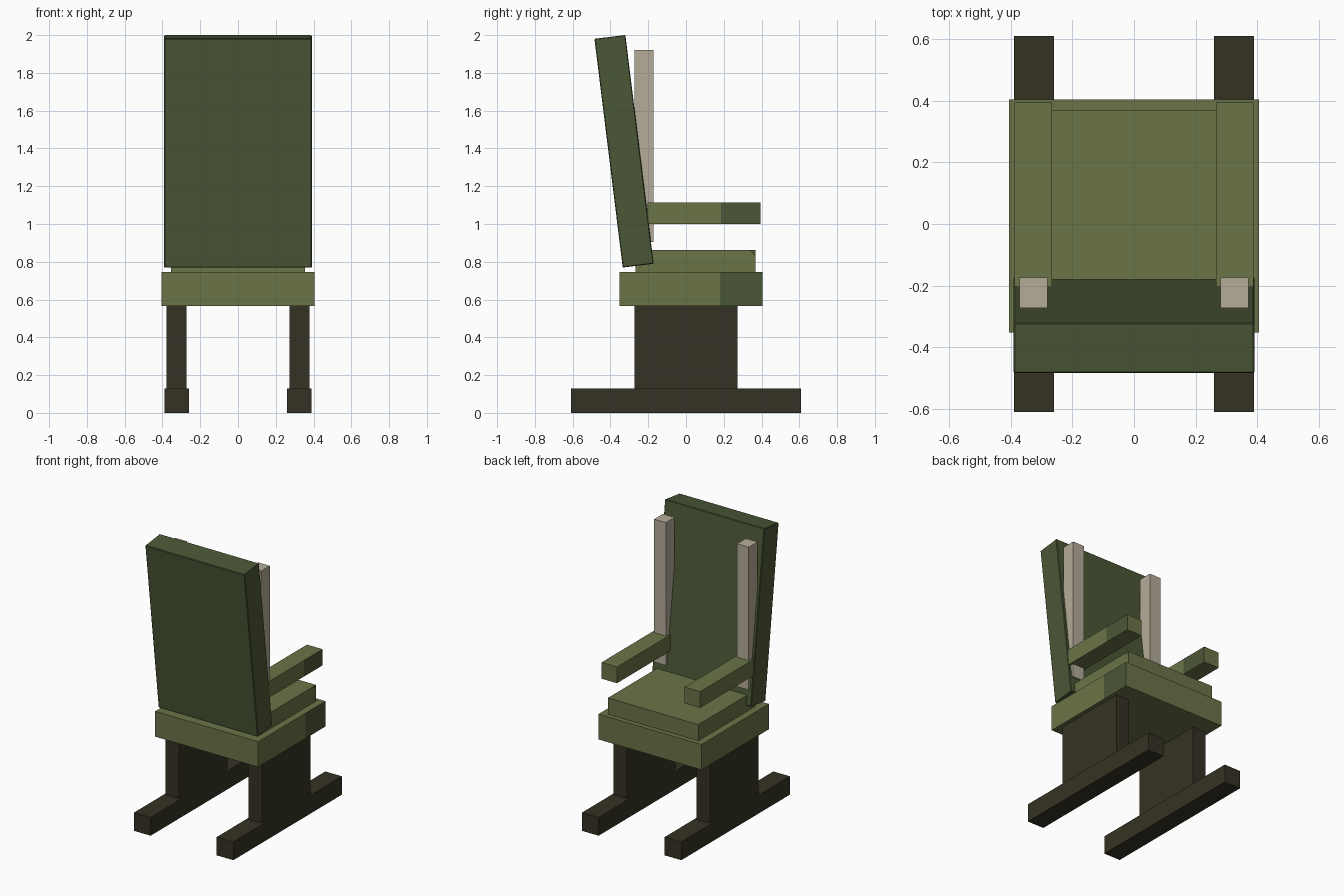
import bpy
import bmesh
from mathutils import Vector, Matrix

cube = bpy.data.objects.get("Cube")
if cube:
    bpy.data.objects.remove(cube, do_unlink=True)


def material(name, r, g, b):
    def lin(c):
        return ((c / 255 + 0.055) / 1.055) ** 2.4
    col = (lin(r), lin(g), lin(b), 1)
    m = bpy.data.materials.new(name)
    m.use_nodes = True
    m.diffuse_color = col
    node = next(n for n in m.node_tree.nodes if n.type == 'BSDF_PRINCIPLED')
    node.inputs["Base Color"].default_value = col
    return m


olive = material("olive_green", 107, 116, 71)
forest = material("forest_green", 75, 87, 54)
wood = material("dark_wood", 53, 50, 35)
pale = material("pale_wood", 181, 172, 154)


def box(name, x, y, z, mat, cut=None, normal=(0, 1, 0)):
    """Box from axis ranges; cut paints the +x side beyond a plane in forest green."""
    size = Vector((x[1] - x[0], y[1] - y[0], z[1] - z[0]))
    centre = Vector((sum(x), sum(y), sum(z))) / 2
    bm = bmesh.new()
    bmesh.ops.create_cube(bm, size=1, matrix=Matrix.LocRotScale(centre, None, size))
    bm.normal_update()
    if cut:
        cut, normal = Vector(cut), Vector(normal)
        side = next(f for f in bm.faces if f.normal.x > 0.9)
        bmesh.ops.bisect_plane(bm, geom=[side, *side.edges, *side.verts],
                               plane_co=cut, plane_no=normal)
        bm.normal_update()
        for f in bm.faces:
            if f.normal.x > 0.9 and (f.calc_center_median() - cut).dot(normal) > 0:
                f.material_index = 1
    mesh = bpy.data.meshes.new(name)
    bm.to_mesh(mesh)
    bm.free()
    mesh.materials.append(mat)
    if cut:
        mesh.materials.append(forest)
    ob = bpy.data.objects.new(name, mesh)
    bpy.context.collection.objects.link(ob)
    return ob


# Runners, legs, posts and armrests on both sides
for side, s in (("left", 1), ("right", -1)):
    def span(a, b):
        return sorted((s * a, s * b))
    box(side + "_runner", span(0.26, 0.39), (-0.61, 0.61), (0, 0.13), wood)
    box(side + "_leg", span(0.273, 0.378), (-0.272, 0.272), (0.13, 0.567), wood)
    box(side + "_post", span(0.28, 0.372), (-0.273, -0.173), (0.905, 1.92), pale)
    box(side + "_armrest", span(0.266, 0.388), (-0.205, 0.395), (1.0, 1.115), olive,
        cut=(0, 0.185, 0))

# Seat and cushion
box("seat", (-0.405, 0.405), (-0.352, 0.404), (0.567, 0.747), olive, cut=(0, 0.18, 0))
box("seat_cushion", (-0.355, 0.355), (-0.268, 0.369), (0.747, 0.862), olive,
    cut=(0, 0.333, 0.862), normal=(0, 1, 1))

# Leaning backrest with slightly softened edges
back = box("backrest", (-0.391, 0.391), (-0.0825, 0.0825), (-0.61, 0.61), forest)
back.location = (0, -0.328, 1.385)
back.rotation_euler.x = 0.123
bevel = back.modifiers.new("edge_bevel", 'BEVEL')
bevel.width = 0.004
bevel.segments = 1
